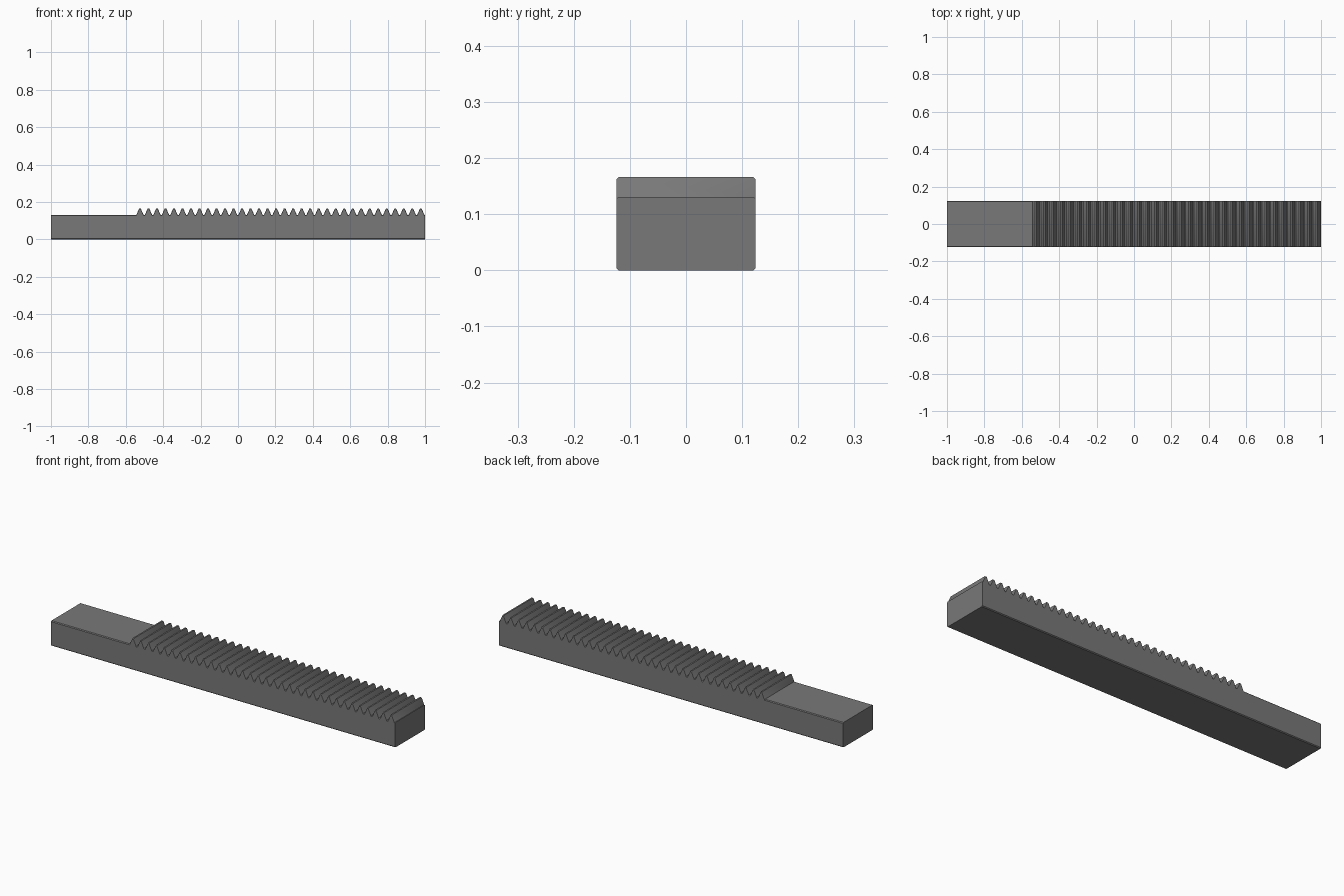
import bpy, bmesh, math

if "Cube" in bpy.data.objects:
    bpy.data.objects.remove(bpy.data.objects["Cube"])

HALF_W, CHAMFER = 0.124, 0.004
BAR_TOP, TOOTH_TOP = 0.131, 0.166
START, TEETH = -0.547, 34
PITCH = (1.0 - START) / TEETH

steel = bpy.data.materials.new("dark grey steel")
steel.diffuse_color = (0.19, 0.19, 0.19, 1)
steel.use_nodes = True
steel.node_tree.nodes["Principled BSDF"].inputs["Base Color"].default_value = steel.diffuse_color


def loft_bar(name, profile):
    """Extrude an x-z profile along y, with small chamfers at both sides."""
    bm = bmesh.new()
    rings = []
    for y, inset in ((-HALF_W, CHAMFER), (-HALF_W + CHAMFER, 0),
                     (HALF_W - CHAMFER, 0), (HALF_W, CHAMFER)):
        rings.append([bm.verts.new((x, y, z + inset if z < 0.01 else z - inset))
                      for x, z in profile])
    n = len(profile)
    for a, b in zip(rings, rings[1:]):
        for i in range(n):
            j = (i + 1) % n
            bm.faces.new((a[i], a[j], b[j], b[i]))
    bm.faces.new(rings[0])
    bm.faces.new(rings[-1][::-1])
    bmesh.ops.recalc_face_normals(bm, faces=bm.faces)
    mesh = bpy.data.meshes.new(name)
    bm.to_mesh(mesh)
    bm.free()
    mesh.materials.append(steel)
    obj = bpy.data.objects.new(name, mesh)
    bpy.context.collection.objects.link(obj)
    bpy.ops.object.select_all(action='DESELECT')
    obj.select_set(True)
    bpy.context.view_layer.objects.active = obj
    bpy.ops.object.shade_smooth_by_angle(angle=math.radians(30))
    return obj


# Toothed bar: plain shank on the left, then a row of straight teeth
profile = [(1.0, 0.0), (-1.0, 0.0), (-1.0, BAR_TOP)]
for k in range(TEETH):
    c = START + (k + 0.5) * PITCH
    profile += [(c - 0.0195, BAR_TOP), (c - 0.004, TOOTH_TOP),
                (c + 0.004, TOOTH_TOP), (c + 0.0195, BAR_TOP)]
profile.append((1.0, BAR_TOP))
loft_bar("gear_rack", profile)
